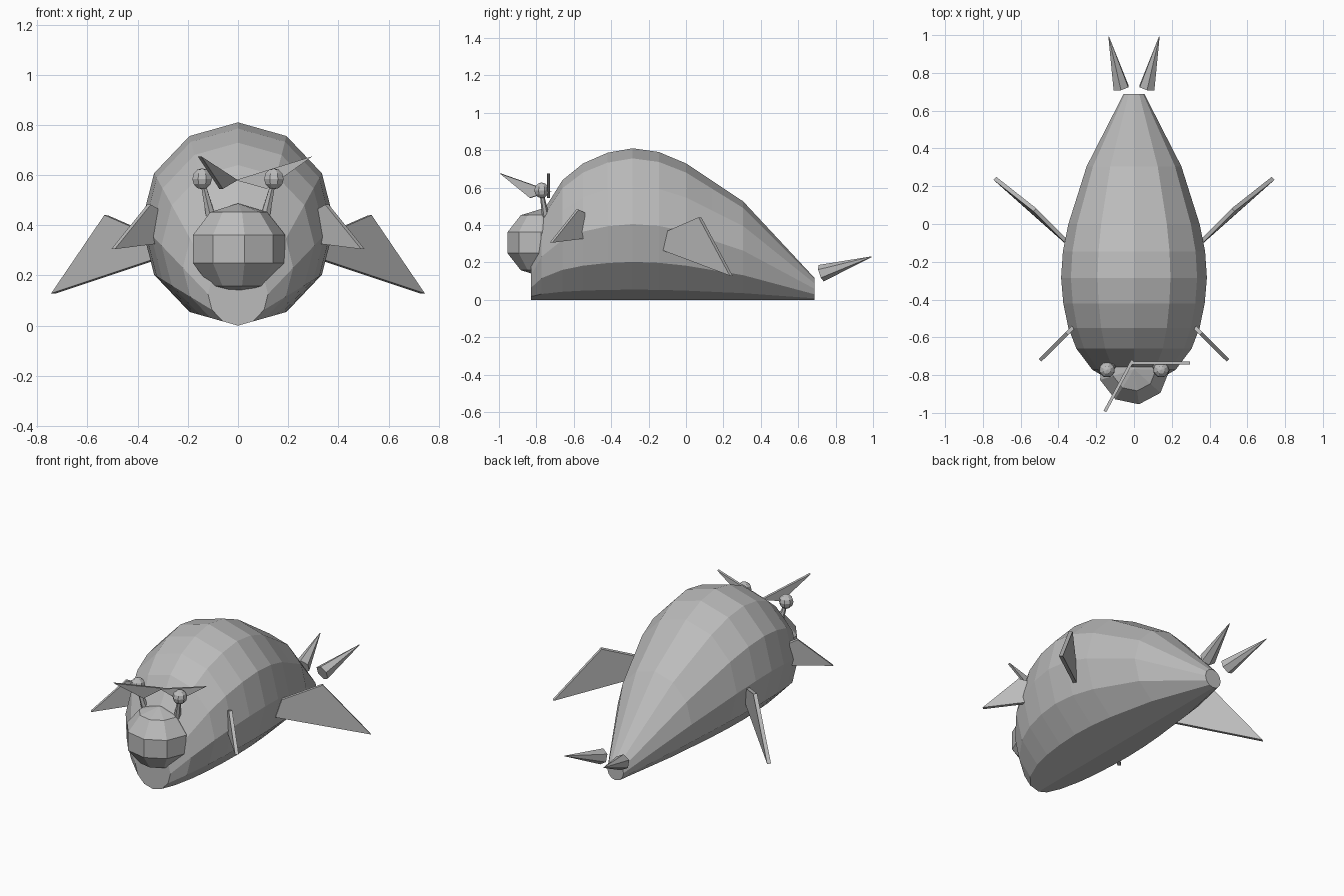
import bpy, bmesh, math
from mathutils import Vector

if "Cube" in bpy.data.objects:
    bpy.data.objects.remove(bpy.data.objects["Cube"])

grey = bpy.data.materials.new("plain grey")
grey.diffuse_color = (0.5, 0.5, 0.5, 1)
grey.use_nodes = True
grey.node_tree.nodes["Principled BSDF"].inputs["Base Color"].default_value = grey.diffuse_color


def finish(bm, name):
    bmesh.ops.remove_doubles(bm, verts=bm.verts, dist=1e-5)
    bmesh.ops.recalc_face_normals(bm, faces=bm.faces)
    me = bpy.data.meshes.new(name)
    bm.to_mesh(me)
    bm.free()
    me.materials.append(grey)
    ob = bpy.data.objects.new(name, me)
    bpy.context.collection.objects.link(ob)
    return ob


def loft(name, rings):
    """Skin a list of equal-sized point rings and cap both ends."""
    bm = bmesh.new()
    vs = [[bm.verts.new(p) for p in r] for r in rings]
    n = len(vs[0])
    for a, b in zip(vs, vs[1:]):
        for i in range(n):
            j = (i + 1) % n
            bm.faces.new((a[i], a[j], b[j], b[i]))
    bm.faces.new(vs[0])
    bm.faces.new(vs[-1])
    return finish(bm, name)


def ball(name, c, r, rz, n, bands, phase):
    """Low-poly ball with its poles along z."""
    rings = []
    for k in range(bands + 1):
        lat = math.pi * (min(max(k, 0.004), bands - 0.004) / bands - 0.5)
        rings.append([(c[0] + r * math.cos(lat) * math.sin(phase + math.tau * i / n),
                       c[1] - r * math.cos(lat) * math.cos(phase + math.tau * i / n),
                       c[2] + rz * math.sin(lat)) for i in range(n)])
    return loft(name, rings)


def spike(name, a, b, ra, rb, n):
    """Tapered rod from a to b."""
    a, b = Vector(a), Vector(b)
    d = (b - a).normalized()
    u = d.cross(Vector((1, 0, 0))).normalized()
    w = d.cross(u)
    ring = lambda c, r: [c + r * (u * math.cos(math.tau * i / n) + w * math.sin(math.tau * i / n))
                         for i in range(n)]
    return loft(name, [ring(a, ra), ring(b, rb)])


def plate(name, pts, thick):
    """Thin flat slab around an outline."""
    pts = [Vector(p) for p in pts]
    nrm = (pts[1] - pts[0]).cross(pts[2] - pts[0]).normalized() * thick / 2
    return loft(name, [[p - nrm for p in pts], [p + nrm for p in pts]])


# Teardrop body: twelve-sided rings that all rest on the ground (y, scale)
profile = [(-0.83, 0.31), (-0.772, 0.57), (-0.66, 0.79), (-0.55, 0.90), (-0.42, 0.97),
           (-0.285, 1), (-0.145, 0.975), (0, 0.9), (0.14, 0.785), (0.305, 0.65), (0.688, 0.143)]
body = []
for y, s in profile:
    body.append([(0.386 * s * math.sin(math.tau * i / 12), y,
                  0.405 * s * (1 - math.cos(math.tau * i / 12))) for i in range(12)])
loft("body", body)

# Round head
ball("head", (0, -0.768, 0.305), 0.198, 0.182, 9, 5, math.radians(8))

# Paired parts
for s, side in ((-1, "left"), (1, "right")):
    ball(side + "_eye", (s * 0.143, -0.772, 0.585), 0.042, 0.042, 8, 6, math.pi / 8)
    spike(side + "_eye_stalk", (s * 0.105, -0.745, 0.42), (s * 0.138, -0.77, 0.56), 0.022, 0.011, 6)
    plate(side + "_front_fin", [(s * x, y, z) for x, y, z in (
        (0.498, -0.722, 0.305), (0.355, -0.58, 0.482), (0.322, -0.547, 0.465), (0.325, -0.55, 0.327))], 0.02)
    plate(side + "_rear_fin", [(s * x, y, z) for x, y, z in (
        (0.737, 0.242, 0.128), (0.525, 0.075, 0.44), (0.36, -0.09, 0.368), (0.335, -0.115, 0.262))], 0.022)
    spike(side + "_tail_spike", (s * 0.069, 0.722, 0.142), (s * 0.134, 0.992, 0.23), 0.046, 0.002, 6)

# Pointed forehead blades: one sideways, one swung forward
for name, o, d in (("right_brow_blade", (-0.01, -0.735), (1, 0)),
                   ("left_brow_blade", (-0.008, -0.722), (-0.475, -0.88))):
    plate(name, [(o[0] + d[0] * t, o[1] + d[1] * t, z)
                 for t, z in ((0, 0.58), (0.125, 0.545), (0.307, 0.675))], 0.016)
